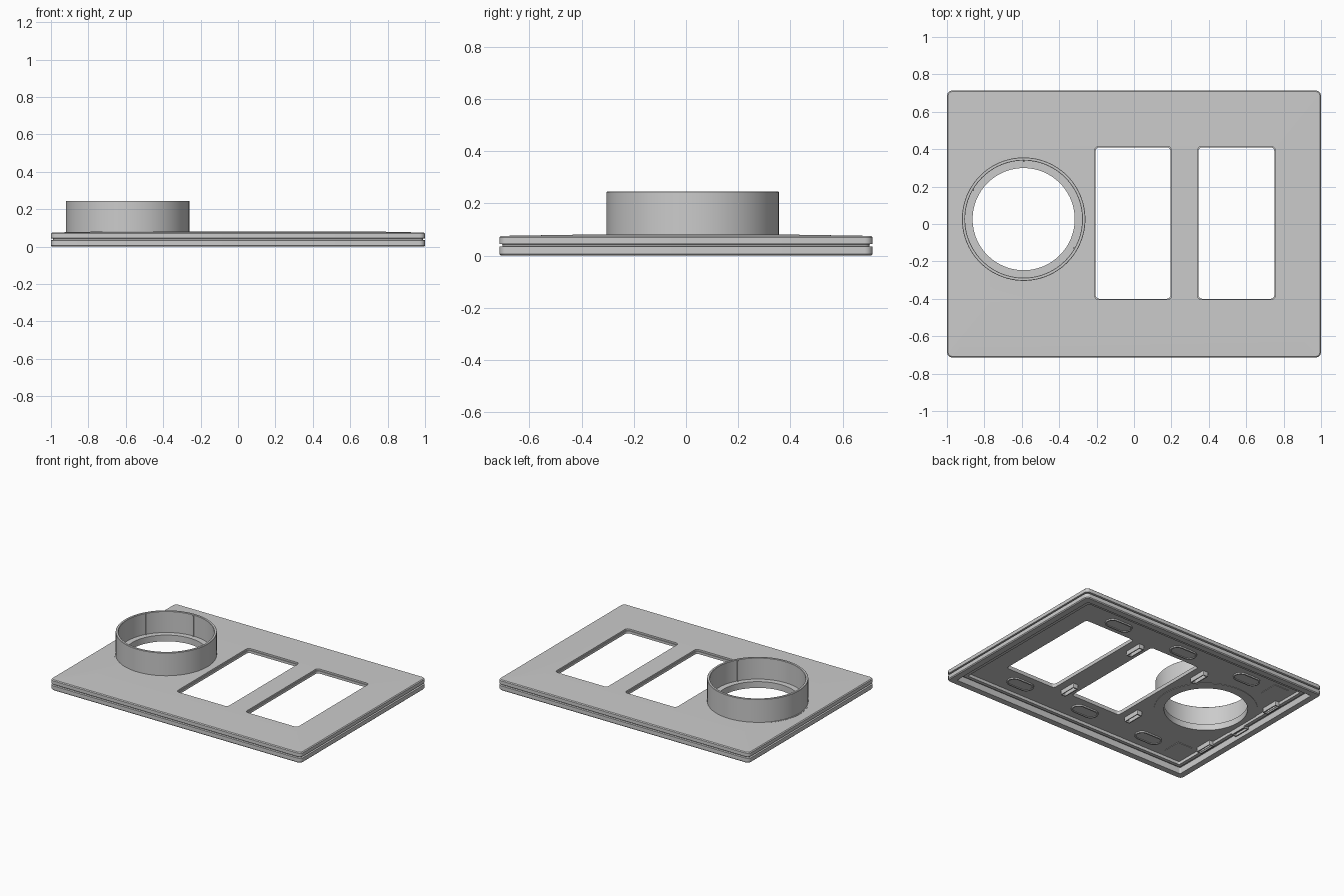
import bpy, bmesh, math
from mathutils import Vector

if "Cube" in bpy.data.objects:
    bpy.data.objects.remove(bpy.data.objects["Cube"])

HX, HY = 1.0, 0.714          # plate half sizes
RING = (-0.59, 0.026)        # centre of the raised collar


def rounded_rect(hx, hy, r, z, cx=0, cy=0, seg=6):
    pts = []
    for k, (sx, sy) in enumerate([(1, 1), (-1, 1), (-1, -1), (1, -1)]):
        for i in range(seg + 1):
            a = math.pi / 2 * (k + i / seg)
            pts.append(Vector((cx + sx * (hx - r) + r * math.cos(a),
                               cy + sy * (hy - r) + r * math.sin(a), z)))
    return pts


def finish(bm, name, angle=25):
    bmesh.ops.recalc_face_normals(bm, faces=bm.faces)
    me = bpy.data.meshes.new(name)
    bm.to_mesh(me)
    bm.free()
    ob = bpy.data.objects.new(name, me)
    bpy.context.collection.objects.link(ob)
    bpy.ops.object.select_all(action='DESELECT')
    ob.select_set(True)
    bpy.context.view_layer.objects.active = ob
    bpy.ops.object.shade_smooth_by_angle(angle=math.radians(angle))
    return ob


def loft(name, loops, angle=25, closed=False):
    """Skin a stack of equal loops; cap the ends or close the stack."""
    bm = bmesh.new()
    rows = [[bm.verts.new(p) for p in lp] for lp in loops]
    n = len(rows[0])
    pairs = list(zip(rows, rows[1:])) + ([(rows[-1], rows[0])] if closed else [])
    for a, b in pairs:
        for i in range(n):
            j = (i + 1) % n
            bm.faces.new((a[i], a[j], b[j], b[i]))
    if not closed:
        bm.faces.new(rows[0][::-1])
        bm.faces.new(rows[-1])
    return finish(bm, name, angle)


def block(name, cx, cy, hx, hy, z0, z1, r):
    return loft(name, [rounded_rect(hx, hy, r, z, cx, cy) for z in (z0, z1)])


def circle(r, z, n=96):
    return [Vector((RING[0] + r * math.cos(2 * math.pi * i / n),
                    RING[1] + r * math.sin(2 * math.pi * i / n), z)) for i in range(n)]


def cut(target, cutter):
    mod = target.modifiers.new("cut", 'BOOLEAN')
    mod.object, mod.operation, mod.solver = cutter, 'DIFFERENCE', 'EXACT'
    bpy.ops.object.select_all(action='DESELECT')
    target.select_set(True)
    bpy.context.view_layer.objects.active = target
    bpy.ops.object.modifier_apply(modifier=mod.name)
    bpy.data.objects.remove(cutter)


# Plate: stepped hollow underside, grooved edge, slightly raised face
profile = [(.10, .05), (.10, .028), (.075, .028), (.075, .045), (.05, .045), (.05, 0),
           (.006, 0), (0, .006), (0, .034), (.012, .036), (.012, .043), (0, .045),
           (0, .070), (.006, .0755)]
loops = [rounded_rect(HX - d, HY - d, max(.03 - d, .008), z) for d, z in profile]
loops.append(rounded_rect(.77, .424, .006, .08))
plate = loft("wall_plate", loops)

# Two stepped windows and the round opening
for x0, x1 in [(-.21, .20), (.34, .755)]:
    cx, hx = (x0 + x1) / 2, (x1 - x0) / 2
    cut(plate, block("window_cutter", cx, .005, hx - .005, .405, -.1, .2, .02))
    cut(plate, block("window_lip_cutter", cx, .005, hx, .41, .068, .2, .022))
cut(plate, loft("round_cutter", [circle(.29, -.1), circle(.29, .2)]))
bpy.ops.object.shade_smooth_by_angle(angle=math.radians(25))

# Collar: thin wall, inner ledge and a low foot
collar = [(.273, .047), (.273, .092), (.313, .092), (.313, .243), (.315, .245), (.328, .245),
          (.33, .243), (.33, .079), (.338, .079), (.338, .047)]
loft("round_collar", [circle(r, z) for r, z in collar], closed=True)

# Slim ribs on the collar's inner wall
for deg in (90, 150, 330):
    a = math.radians(deg)
    rib = block("collar_rib", 0, 0, .005, .004, .09, .24, .001)
    rib.location = (RING[0] + .311 * math.cos(a), RING[1] + .311 * math.sin(a), 0)
    rib.rotation_euler.z = a

# Underside clips, each a small open socket
clips = [(x, s * .335) for x in (.27, -.275, -.89) for s in (1, -1)] + [(-.92, -.02)]
for x, y in clips:
    loft("clip_socket", [rounded_rect(hx, hy, .003, z, x, y) for hx, hy, z in
         [(.02, .065, .052), (.02, .065, .018), (.013, .058, .018), (.013, .058, .052)]],
         closed=True)

# Underside oval bosses with a raised border
for x in (-.54, 0, .55):
    for s in (1, -1):
        loft("oval_boss", [rounded_rect(hx, hy, hy - .001, z, x, s * .5) for hx, hy, z in
             [(.10, .05, .052), (.10, .05, .040), (.09, .04, .040), (.09, .04, .045)]])

# Thin flat pads in the underside corners
for s in (1, -1):
    block("corner_pad", -.79, s * .49, .06, .07, .046, .052, .004)
